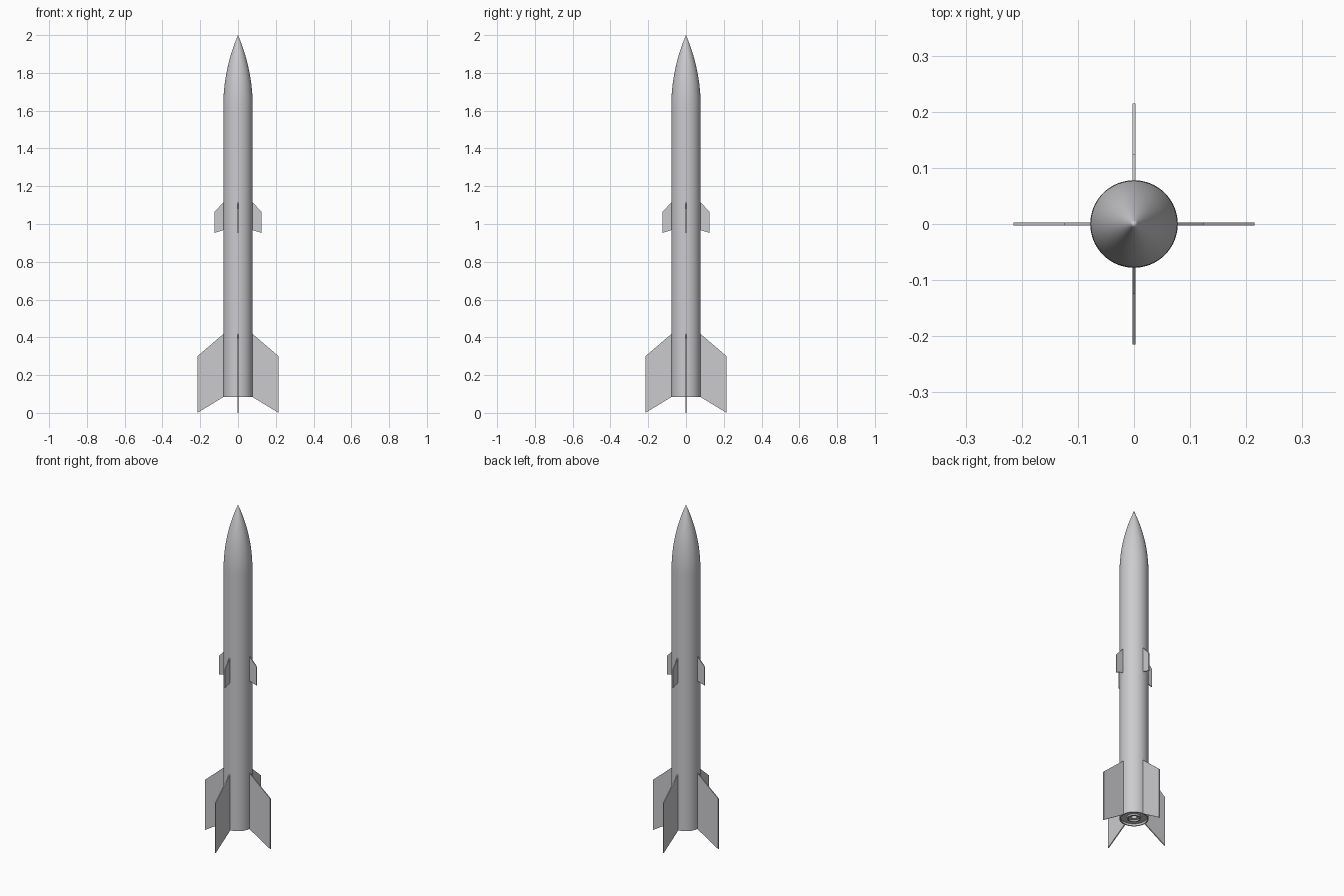
import bpy, bmesh
from math import pi, sqrt, radians
from mathutils import Matrix

cube = bpy.data.objects.get("Cube")
if cube:
    bpy.data.objects.remove(cube, do_unlink=True)

grey = bpy.data.materials.new("light grey")
grey.use_nodes = True
colour = (0.6, 0.6, 0.62, 1)
grey.diffuse_color = colour
grey.node_tree.nodes["Principled BSDF"].inputs["Base Color"].default_value = colour

RADIUS, BASE, SHOULDER, TIP = 0.078, 0.085, 1.62, 2.0


def finish(name, bm, smooth=False):
    bmesh.ops.remove_doubles(bm, verts=bm.verts, dist=1e-5)
    bmesh.ops.recalc_face_normals(bm, faces=bm.faces)
    mesh = bpy.data.meshes.new(name)
    bm.to_mesh(mesh)
    bm.free()
    mesh.materials.append(grey)
    obj = bpy.data.objects.new(name, mesh)
    bpy.context.collection.objects.link(obj)
    if smooth:
        bpy.ops.object.select_all(action="DESELECT")
        obj.select_set(True)
        bpy.context.view_layer.objects.active = obj
        bpy.ops.object.shade_smooth_by_angle(angle=radians(30))
    return obj


def lathe(name, profile, closed=False):
    """Spin a (radius, height) profile around the z axis."""
    bm = bmesh.new()
    verts = [bm.verts.new((r, 0, z)) for r, z in profile]
    edges = [bm.edges.new(p) for p in zip(verts, verts[1:])]
    if closed:
        edges.append(bm.edges.new((verts[-1], verts[0])))
    bmesh.ops.spin(bm, geom=verts + edges, cent=(0, 0, 0), axis=(0, 0, 1),
                   angle=2 * pi, steps=64, use_merge=True)
    return finish(name, bm, True)


def tube(name, outer, inner, low, high):
    return lathe(name, [(outer, low), (outer, high), (inner, high), (inner, low)], True)


def fins(name, outline, thickness):
    """Extrude one flat fin outline and repeat it around the body."""
    for side, turn in zip(("left", "back", "right", "front"), range(4)):
        bm = bmesh.new()
        face = bm.faces.new([bm.verts.new((x, -thickness / 2, z)) for x, z in outline])
        grown = bmesh.ops.extrude_face_region(bm, geom=[face])["geom"]
        moved = [v for v in grown if isinstance(v, bmesh.types.BMVert)]
        bmesh.ops.translate(bm, verts=moved, vec=(0, thickness, 0))
        bmesh.ops.rotate(bm, verts=bm.verts, matrix=Matrix.Rotation(turn * pi / 2, 3, "Z"))
        finish(f"{side}_{name}", bm)


# Body tube, open at the bottom
tube("body_tube", RADIUS, RADIUS - 0.006, BASE, SHOULDER)

# Tangent ogive nose cone
length = TIP - SHOULDER
arc = (RADIUS ** 2 + length ** 2) / (2 * RADIUS)
steps = 24
nose = [(sqrt(arc ** 2 - (length * i / steps) ** 2) + RADIUS - arc,
         SHOULDER + length * i / steps) for i in range(steps)]
lathe("nose_cone", nose + [(0, TIP)])

# Motor mount recessed in the tail
tube("centring_ring", RADIUS - 0.005, 0.036, BASE + 0.012, BASE + 0.02)
tube("motor_tube", 0.038, 0.031, BASE + 0.003, BASE + 0.25)
lathe("motor_end", [(0.032, BASE + 0.012), (0.016, BASE + 0.012),
                    (0.009, BASE + 0.03), (0, BASE + 0.03)])

# Swept tail fins and small mid-body fins
root = RADIUS - 0.003
fins("tail_fin", [(root, 0.42), (0.215, 0.3), (0.215, 0), (root, BASE)], 0.006)
fins("middle_fin", [(root, 1.118), (0.125, 1.063), (0.125, 0.953), (root, 0.968)], 0.005)
